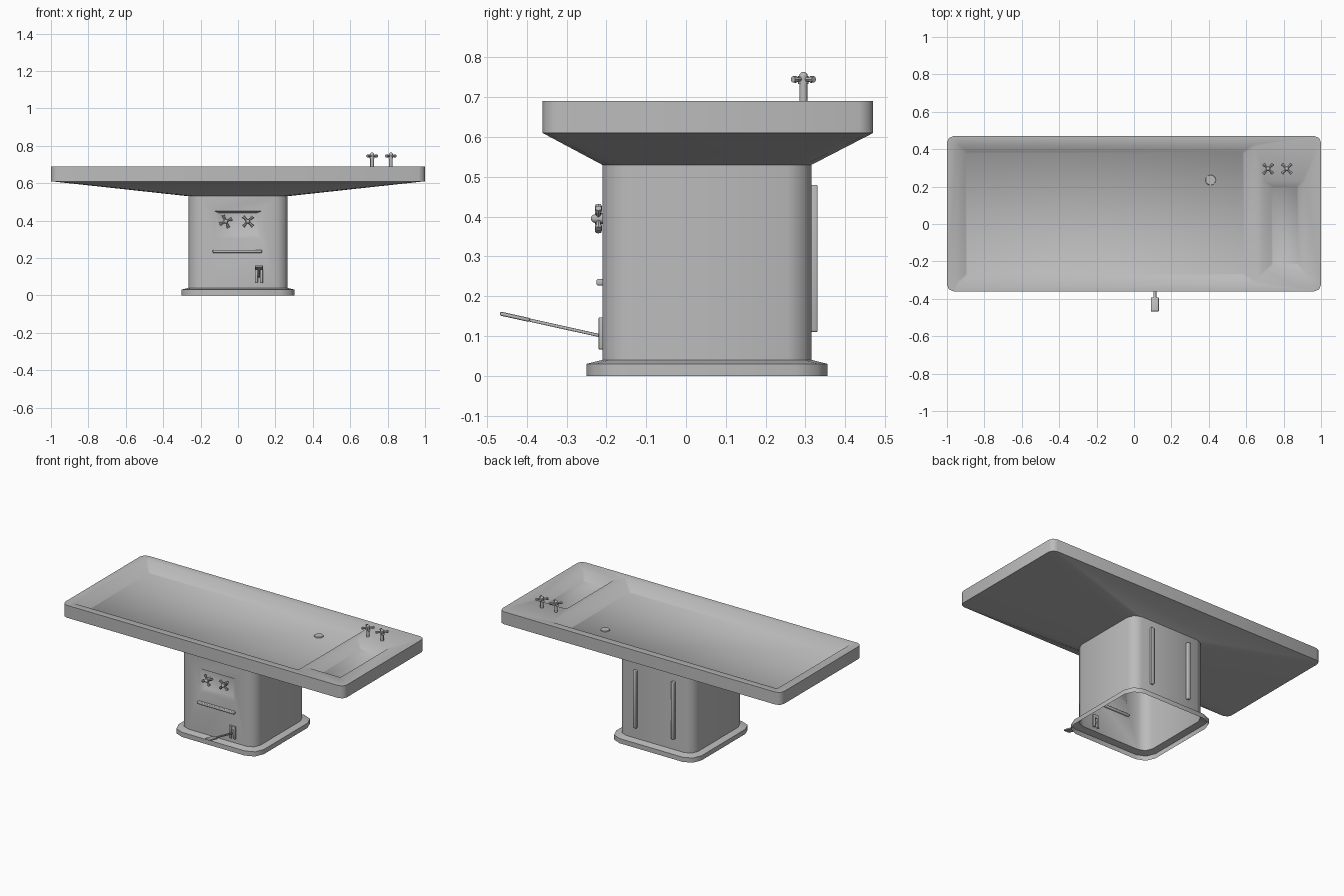
import bpy, bmesh, math
from mathutils import Vector, Matrix

old = bpy.data.objects.get("Cube")
if old:
    bpy.data.objects.remove(old, do_unlink=True)

steel = bpy.data.materials.new("brushed_grey")
steel.use_nodes = True
GREY = (0.5, 0.5, 0.5, 1)
steel.diffuse_color = GREY
steel.node_tree.nodes["Principled BSDF"].inputs["Base Color"].default_value = GREY


def finish(bm, name, angle=60):
    """Turn a bmesh into a smooth-shaded object with the grey material."""
    mesh = bpy.data.meshes.new(name)
    bm.to_mesh(mesh)
    bm.free()
    obj = bpy.data.objects.new(name, mesh)
    bpy.context.collection.objects.link(obj)
    mesh.materials.append(steel)
    bpy.ops.object.select_all(action='DESELECT')
    obj.select_set(True)
    bpy.context.view_layer.objects.active = obj
    bpy.ops.object.shade_smooth_by_angle(angle=math.radians(angle))


def ring(bm, x0, x1, y0, y1, z, r, steps=2):
    """Counter-clockwise rectangle of vertices with rounded corners."""
    corners = [(x1 - r, y1 - r), (x0 + r, y1 - r), (x0 + r, y0 + r), (x1 - r, y0 + r)]
    verts = []
    for q, (cx, cy) in enumerate(corners):
        for s in range(steps + 1):
            a = math.pi / 2 * (q + s / steps)
            verts.append(bm.verts.new((cx + r * math.cos(a), cy + r * math.sin(a), z)))
    return verts


def bridge(bm, low, high):
    n = len(low)
    return [bm.faces.new((low[i], low[(i + 1) % n], high[(i + 1) % n], high[i]))
            for i in range(n)]


def loop_edges(bm, verts):
    return [bm.edges.get((a, b)) or bm.edges.new((a, b))
            for a, b in zip(verts, verts[1:] + verts[:1])]


def box(bm, x0, x1, y0, y1, z0, z1, bevel=0.0):
    size = Vector((x1 - x0, y1 - y0, z1 - z0))
    mid = Vector((x0 + x1, y0 + y1, z0 + z1)) / 2
    made = bmesh.ops.create_cube(
        bm, size=1, matrix=Matrix.Translation(mid) @ Matrix.Diagonal(size).to_4x4())
    if bevel:
        bm.normal_update()
        edges = {e for v in made["verts"] for e in v.link_edges}
        bmesh.ops.bevel(bm, geom=list(edges), offset=bevel, segments=2,
                        affect='EDGES', profile=0.5)


def rod(bm, a, b, r, r2=None, sides=12):
    a, b = Vector(a), Vector(b)
    turn = (b - a).to_track_quat('Z', 'Y').to_matrix().to_4x4()
    bmesh.ops.create_cone(bm, cap_ends=True, segments=sides, radius1=r, radius2=r2 or r,
                          depth=(b - a).length, matrix=Matrix.Translation((a + b) / 2) @ turn)


# Table and pedestal: one shell, open underneath
bm = bmesh.new()
column = (-0.265, 0.265, -0.21, 0.315)
flange = (-0.303, 0.303, -0.25, 0.355)
table = (-1, 1, -0.36, 0.47)
levels = [(flange, 0, 0.08), (flange, 0.03, 0.08), (column, 0.04, 0.06),
          (column, 0.53, 0.06), (table, 0.61, 0.035), (table, 0.69, 0.035)]
rings = [ring(bm, *rect, z, r) for rect, z, r in levels]
bands = [bridge(bm, a, b) for a, b in zip(rings, rings[1:])]

# Recessed control panel in the front of the column
bm.normal_update()
panel = min(bands[2], key=lambda f: f.calc_center_median().y)
for half, low, high, depth in ((0.125, 0.305, 0.45, 0), (0.1, 0.325, 0.44, 0.02)):
    mid_z = panel.calc_center_median().z
    bmesh.ops.inset_individual(bm, faces=[panel], thickness=0.01)
    for v in panel.verts:
        v.co = (math.copysign(half, v.co.x), column[2] + depth,
                high if v.co.z > mid_z else low)
    bm.normal_update()

# Sunken body tray and small basin in the top
edges = loop_edges(bm, rings[-1])
hollows = [((-0.945, 0.65, -0.315, 0.425), (-0.9, 0.59, -0.275, 0.385), 0.632),
           ((0.69, 0.91, -0.26, 0.23), (0.735, 0.88, -0.22, 0.2), 0.65)]
for rim, floor, z in hollows:
    top = ring(bm, *rim, 0.69, 0.01, 1)
    bottom = ring(bm, *floor, z, 0.01, 1)
    bridge(bm, bottom, top)
    bm.faces.new(bottom)
    edges += loop_edges(bm, top)
bmesh.ops.triangle_fill(bm, edges=edges, use_beauty=True, normal=(0, 0, 1))
bmesh.ops.recalc_face_normals(bm, faces=bm.faces)
finish(bm, "table_and_pedestal")

# Drain plug
bm = bmesh.new()
rod(bm, (0.41, 0.235, 0.625), (0.41, 0.235, 0.637), 0.03, 0.026, 20)
finish(bm, "drain_plug", 40)


def tap(name, base, direction, height, spin):
    """Stem with a four-armed cross handle and a domed cap."""
    bm = bmesh.new()
    rod(bm, (0, 0, -0.02), (0, 0, height), 0.01)
    rod(bm, (0, 0, height - 0.012), (0, 0, height + 0.008), 0.013)
    bmesh.ops.create_uvsphere(bm, u_segments=12, v_segments=6, radius=0.011,
                              matrix=Matrix.Translation((0, 0, height + 0.008)))
    lift = Vector((0, 0, height))
    for k in range(4):
        a = spin + k * math.pi / 2
        arm = Vector((math.cos(a), math.sin(a), 0))
        rod(bm, lift, lift + arm * 0.03, 0.005, 0.007, 8)
        rod(bm, lift + arm * 0.027, lift + arm * 0.037, 0.009, 0.008, 8)
    turn = Vector(direction).to_track_quat('Z', 'Y').to_matrix().to_4x4()
    bm.transform(Matrix.Translation(base) @ turn)
    finish(bm, name, 40)


for side, x in (("right", 0.717), ("left", 0.817)):
    tap(f"basin_tap_{side}", (x, 0.295, 0.69), (0, 0, 1), 0.055, math.pi / 4)
for side, x, spin in (("right", -0.065, 0.42), ("left", 0.053, math.pi / 4)):
    tap(f"column_tap_{side}", (x, -0.19, 0.395), (0, -1, 0), 0.03, spin)

# Towel bar on the front
bm = bmesh.new()
box(bm, -0.135, 0.128, -0.225, -0.2, 0.227, 0.243, 0.004)
finish(bm, "front_bar")

# Pedal bracket: two uprights joined at the top
bm = bmesh.new()
for x in (0.098, 0.125):
    box(bm, x - 0.008, x + 0.008, -0.22, -0.2, 0.066, 0.147, 0.003)
box(bm, 0.1, 0.123, -0.218, -0.2, 0.125, 0.145)
finish(bm, "pedal_bracket", 40)

# Foot pedal: thin arm with a flat pad, tilted up away from the column
bm = bmesh.new()
box(bm, -0.007, 0.007, -0.2, 0.01, -0.004, 0.004, 0.002)
box(bm, -0.021, 0.021, -0.262, -0.185, -0.005, 0.005, 0.004)
bm.transform(Matrix.Translation((0.112, -0.212, 0.1))
             @ Matrix.Rotation(math.radians(-12.5), 4, 'X'))
finish(bm, "foot_pedal", 40)

# Upright rails on the back
for side, x in (("right", -0.135), ("left", 0.135)):
    bm = bmesh.new()
    box(bm, x - 0.011, x + 0.011, 0.3, 0.331, 0.11, 0.48, 0.004)
    finish(bm, f"back_rail_{side}")
